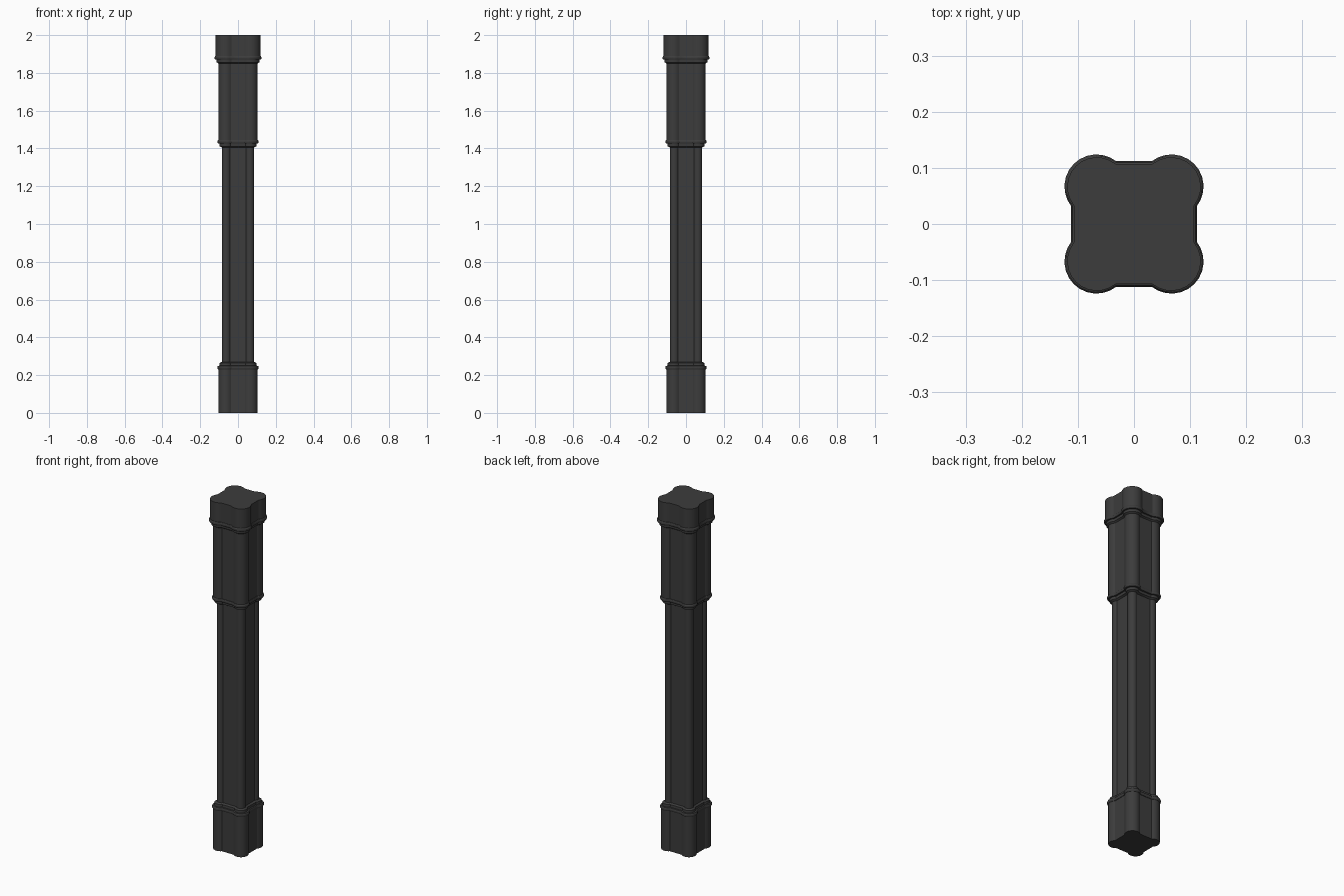
import bpy, bmesh, math

if "Cube" in bpy.data.objects:
    bpy.data.objects.remove(bpy.data.objects["Cube"])

mat = bpy.data.materials.new("dark_stone")
mat.diffuse_color = (0.045, 0.045, 0.045, 1)
mat.use_nodes = True
mat.node_tree.nodes["Principled BSDF"].inputs["Base Color"].default_value = mat.diffuse_color
SEGS = 12


# Cross-section: a square with four round corner lobes, h = half width
def section(h):
    t = (h - 0.086) / 0.039
    c, r, flat = 0.062 + 0.005 * t, 0.024 + 0.034 * t, 0.076 + 0.037 * t
    a = math.acos((flat - c) / r)
    pts = []
    for q in range(4):
        rot = q * math.pi / 2
        for i in range(SEGS + 1):
            ang = -a + (math.pi / 2 + 2 * a) * i / SEGS
            x, y = c + r * math.cos(ang), c + r * math.sin(ang)
            pts.append((x * math.cos(rot) - y * math.sin(rot),
                        x * math.sin(rot) + y * math.cos(rot)))
    return pts


# Loft the cross-section through (z, half width) levels
def loft(name, levels, bottom=False, top=False):
    bm = bmesh.new()
    rings = [[bm.verts.new((x, y, z)) for x, y in section(h)] for z, h in levels]
    n = len(rings[0])
    for lo, hi in zip(rings, rings[1:]):
        for i in range(n):
            j = (i + 1) % n
            bm.faces.new((lo[i], lo[j], hi[j], hi[i]))
    if bottom:
        bm.faces.new(rings[0][::-1])
    if top:
        bm.faces.new(rings[-1])
    me = bpy.data.meshes.new(name)
    bm.to_mesh(me)
    bm.free()
    me.materials.append(mat)
    ob = bpy.data.objects.new(name, me)
    bpy.context.collection.objects.link(ob)
    bpy.ops.object.select_all(action='DESELECT')
    ob.select_set(True)
    bpy.context.view_layer.objects.active = ob
    bpy.ops.object.shade_smooth_by_angle(angle=math.radians(30))


# Rounded bead plus narrow collar; d = +1 puts the collar above the bead
def moulding(name, z, wide, bead, collar, narrow, d):
    prof = [(0, wide), (0.001, bead - 0.003), (0.006, bead), (0.014, bead),
            (0.019, bead - 0.003), (0.020, collar), (0.034, collar - 0.001),
            (0.040, narrow)]
    levels = [(z + d * o, h) for o, h in prof]
    loft(name, levels if d > 0 else levels[::-1])


# Column body
loft("base", [(0, 0.104), (0.23, 0.104)], bottom=True)
loft("shaft", [(0.27, 0.086), (1.405, 0.086)])
loft("upper_shaft", [(1.445, 0.104), (1.85, 0.104)])
loft("capital", [(1.89, 0.119), (2.0, 0.119)], top=True)

# Mouldings between the sections
moulding("base_moulding", 0.23, 0.104, 0.109, 0.098, 0.086, 1)
moulding("shaft_moulding", 1.445, 0.104, 0.109, 0.098, 0.086, -1)
moulding("capital_moulding", 1.89, 0.119, 0.124, 0.114, 0.104, -1)
